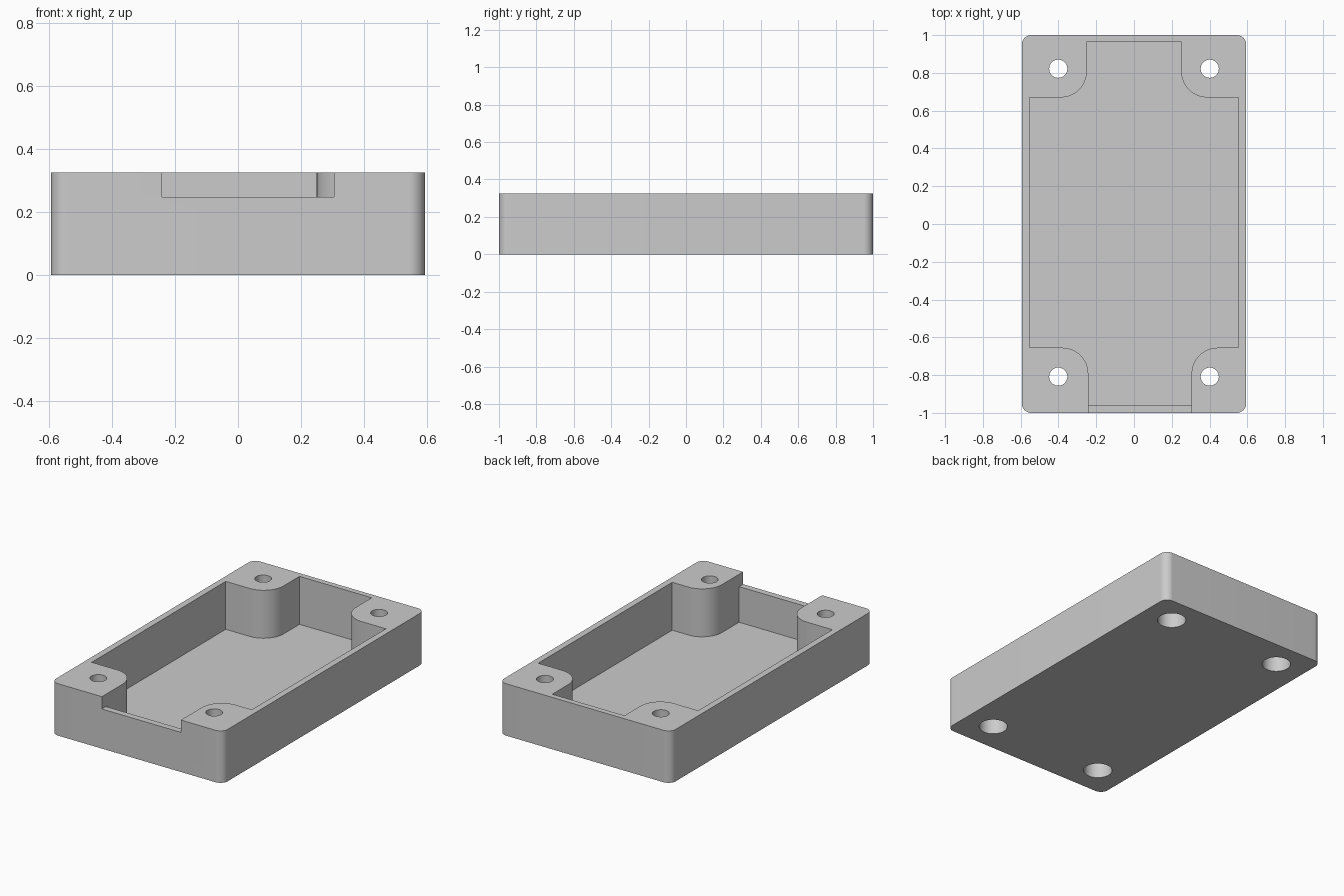
import bpy
import bmesh
from math import sin, cos, pi, radians

default = bpy.data.objects.get("Cube")
if default:
    bpy.data.objects.remove(default, do_unlink=True)

HALF_X, HEIGHT, FLOOR = 0.594, 0.325, 0.025

grey = bpy.data.materials.new("light_grey")
grey.use_nodes = True
grey.diffuse_color = (0.6, 0.6, 0.6, 1)
grey.node_tree.nodes["Principled BSDF"].inputs["Base Color"].default_value = (0.6, 0.6, 0.6, 1)


def arc(cx, cy, r, start, end, steps=16):
    """Points along an arc, angles in degrees."""
    angles = [radians(start + (end - start) * i / steps) for i in range(steps + 1)]
    return [(cx + r * cos(a), cy + r * sin(a)) for a in angles]


def prism(name, outline, z0, z1):
    """Extrude a counter-clockwise outline from z0 to z1."""
    bm = bmesh.new()
    base = bm.faces.new([bm.verts.new((x, y, z0)) for x, y in outline])
    top = bmesh.ops.extrude_face_region(bm, geom=[base], use_keep_orig=True)
    verts = [g for g in top["geom"] if isinstance(g, bmesh.types.BMVert)]
    bmesh.ops.translate(bm, verts=verts, vec=(0, 0, z1 - z0))
    bmesh.ops.recalc_face_normals(bm, faces=bm.faces)
    mesh = bpy.data.meshes.new(name)
    bm.to_mesh(mesh)
    bm.free()
    mesh.materials.append(grey)
    obj = bpy.data.objects.new(name, mesh)
    bpy.context.collection.objects.link(obj)
    return obj


def cut(target, cutter):
    """Subtract the cutter, then remove it."""
    cutter.hide_render = True
    mod = target.modifiers.new("cut", "BOOLEAN")
    mod.operation = "DIFFERENCE"
    mod.solver = "EXACT"
    mod.object = cutter
    bpy.context.view_layer.objects.active = target
    bpy.ops.object.modifier_apply(modifier=mod.name)
    bpy.data.objects.remove(cutter, do_unlink=True)


# Outer block with rounded upright corners
r = 0.05
cx, cy = HALF_X - r, 1 - r
outline = (arc(cx, cy, r, 0, 90) + arc(-cx, cy, r, 90, 180)
           + arc(-cx, -cy, r, 180, 270) + arc(cx, -cy, r, 270, 360))
tray = prism("enclosure_tray", outline, 0, HEIGHT)

# Cavity that leaves a rounded screw boss in each corner
side, back, front = 0.554, 0.67, -0.655
neck_l, neck_r = -0.242, 0.305
b = 0.138
cavity = [(side, front), (side, back)]
cavity += arc(0.25 + b, back + b, b, 270, 180)
cavity += [(0.25, 0.965), (-0.25, 0.965)]
cavity += arc(-0.25 - b, back + b, b, 0, -90)
cavity += [(-side, back), (-side, front)]
cavity += arc(neck_l - b, front - b, b, 90, 0)
cavity += [(neck_l, -0.96), (neck_r, -0.96)]
cavity += arc(neck_r + b, front - b, b, 180, 90)
cut(tray, prism("cavity_cutter", cavity, FLOOR, HEIGHT + 0.1))

# Notch in the front wall
notch = [(neck_l, -1.1), (neck_r, -1.1), (neck_r, -0.9), (neck_l, -0.9)]
cut(tray, prism("notch_cutter", notch, 0.248, HEIGHT + 0.1))

# Screw holes with wide recesses underneath
for x in (-0.401, 0.401):
    for y in (0.822, -0.808):
        cut(tray, prism("hole_cutter", arc(x, y, 0.048, 0, 360, 40)[:-1], -0.1, HEIGHT + 0.1))
        cut(tray, prism("recess_cutter", arc(x, y, 0.083, 0, 360, 40)[:-1], -0.1, 0.1))

# Smooth the curved walls and keep the edges sharp
bpy.ops.object.select_all(action="DESELECT")
tray.select_set(True)
bpy.context.view_layer.objects.active = tray
bpy.ops.object.shade_smooth_by_angle(angle=radians(30))
